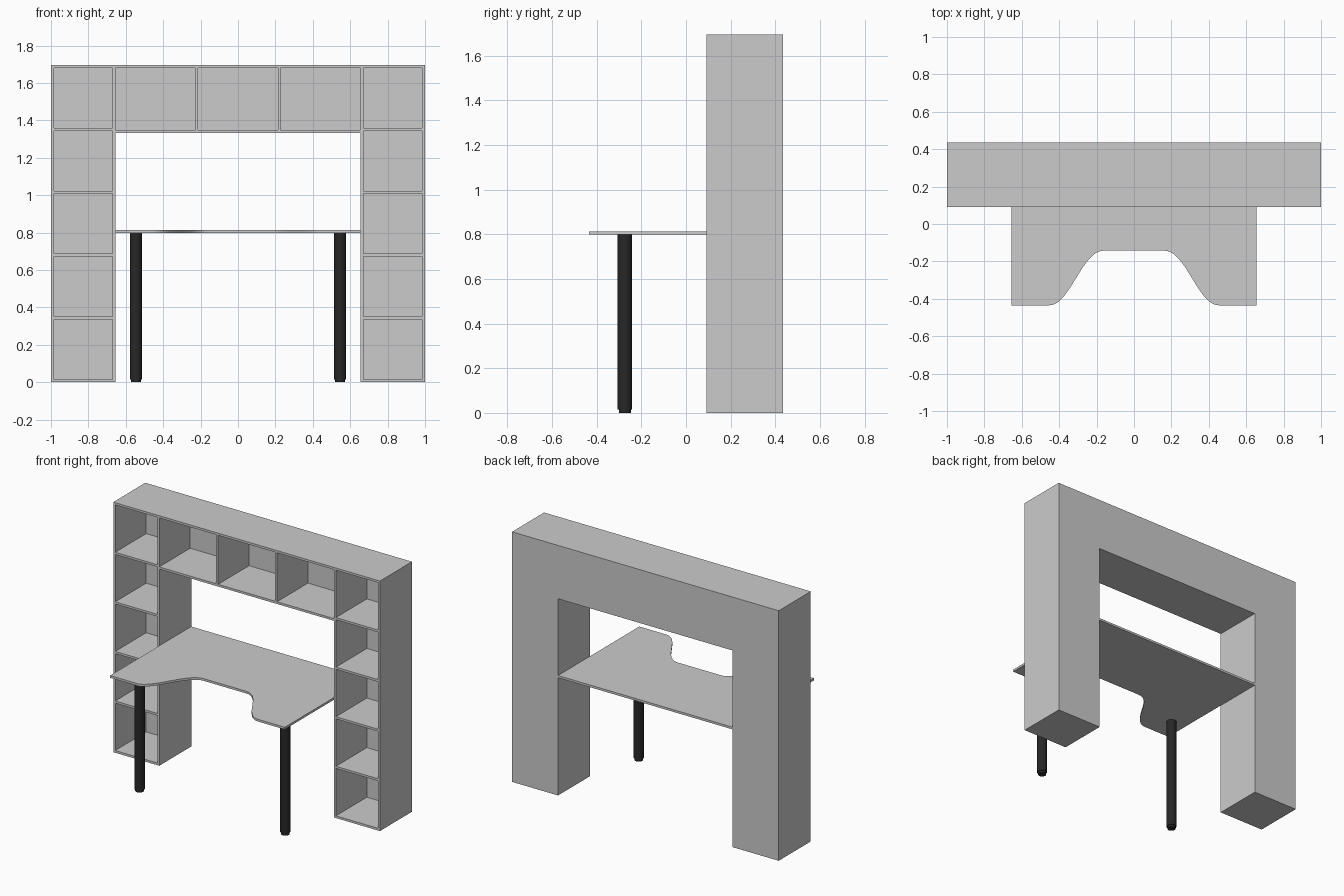
import bpy, bmesh
from mathutils import Vector, Matrix
from mathutils.geometry import interpolate_bezier

if "Cube" in bpy.data.objects:
    bpy.data.objects.remove(bpy.data.objects["Cube"])

T = 0.015                       # board thickness
W, H = 1.0, 1.695               # half width, height
IN = 0.655                      # inner face of the towers
FRONT, BACK = 0.092, 0.435      # shelf depth range
BEAM = 1.333                    # underside of the bridge


def to_object(bm, name):
    bmesh.ops.recalc_face_normals(bm, faces=bm.faces)
    me = bpy.data.meshes.new(name)
    bm.to_mesh(me)
    bm.free()
    ob = bpy.data.objects.new(name, me)
    bpy.context.collection.objects.link(ob)
    return ob


def extrude(points, offset, name):
    bm = bmesh.new()
    face = bm.faces.new([bm.verts.new(p) for p in points])
    res = bmesh.ops.extrude_face_region(bm, geom=[face], use_keep_orig=True)
    verts = [v for v in res["geom"] if isinstance(v, bmesh.types.BMVert)]
    bmesh.ops.translate(bm, verts=verts, vec=offset)
    return to_object(bm, name)


def add_box(bm, lo, hi):
    lo, hi = Vector(lo), Vector(hi)
    mat = Matrix.Translation((lo + hi) / 2) @ Matrix.Diagonal((*(hi - lo), 1))
    bmesh.ops.create_cube(bm, size=1, matrix=mat)


# Bridge bookshelf: solid arch with the open cells cut from the front
arch = [(-W, 0), (-IN, 0), (-IN, BEAM), (IN, BEAM), (IN, 0), (W, 0), (W, H), (-W, H)]
shelf = extrude([(x, FRONT, z) for x, z in arch], (0, BACK - FRONT, 0), "bookshelf")

cells = []
pitch = (H - T) / 5
for i in range(5):              # tower cells
    z0, z1 = i * pitch + T, (i + 1) * pitch
    cells += [(-W + T, -IN - T, z0, z1), (IN + T, W - T, z0, z1)]
cw = (2 * IN - 2 * T) / 3
for i in range(3):              # bridge cells
    x0 = -IN + i * (cw + T)
    cells.append((x0, x0 + cw, BEAM + T, H - T))

bm = bmesh.new()
for x0, x1, z0, z1 in cells:
    add_box(bm, (x0, FRONT - 0.1, z0), (x1, BACK - 0.012, z1))
cutter = to_object(bm, "cell_cutter")
cutter.hide_render = True
mod = shelf.modifiers.new("cells", "BOOLEAN")
mod.operation, mod.solver, mod.object = "DIFFERENCE", "EXACT", cutter
bpy.context.view_layer.objects.active = shelf
bpy.ops.object.modifier_apply(modifier=mod.name)
bpy.data.objects.remove(cutter)

# Desktop with a curved recess in the front edge
Y0, Y1, Z = -0.435, -0.142, 0.798
half = [Vector((-IN, BACK, Z)), Vector((-IN, Y0, Z))]
half += interpolate_bezier(Vector((-0.455, Y0, Z)), Vector((-0.34, Y0, Z)),
                           Vector((-0.28, Y1, Z)), Vector((-0.16, Y1, Z)), 20)
outline = half + [Vector((-p.x, p.y, p.z)) for p in reversed(half)]
extrude(outline, (0, 0, T), "desktop")

# Black round legs with a slimmer foot
black = bpy.data.materials.new("black")
black.diffuse_color = (0.02, 0.02, 0.02, 1)
black.use_nodes = True
black.node_tree.nodes["Principled BSDF"].inputs["Base Color"].default_value = black.diffuse_color
for side, sx in (("left", -1), ("right", 1)):
    bm = bmesh.new()
    for r, z0, z1 in ((0.032, 0.015, Z), (0.027, 0, 0.015)):
        bmesh.ops.create_cone(bm, cap_ends=True, segments=32, radius1=r, radius2=r,
                              depth=z1 - z0,
                              matrix=Matrix.Translation((sx * 0.546, -0.274, (z0 + z1) / 2)))
    leg = to_object(bm, side + "_leg")
    leg.data.materials.append(black)
    bpy.ops.object.select_all(action="DESELECT")
    leg.select_set(True)
    bpy.context.view_layer.objects.active = leg
    bpy.ops.object.shade_smooth_by_angle()
